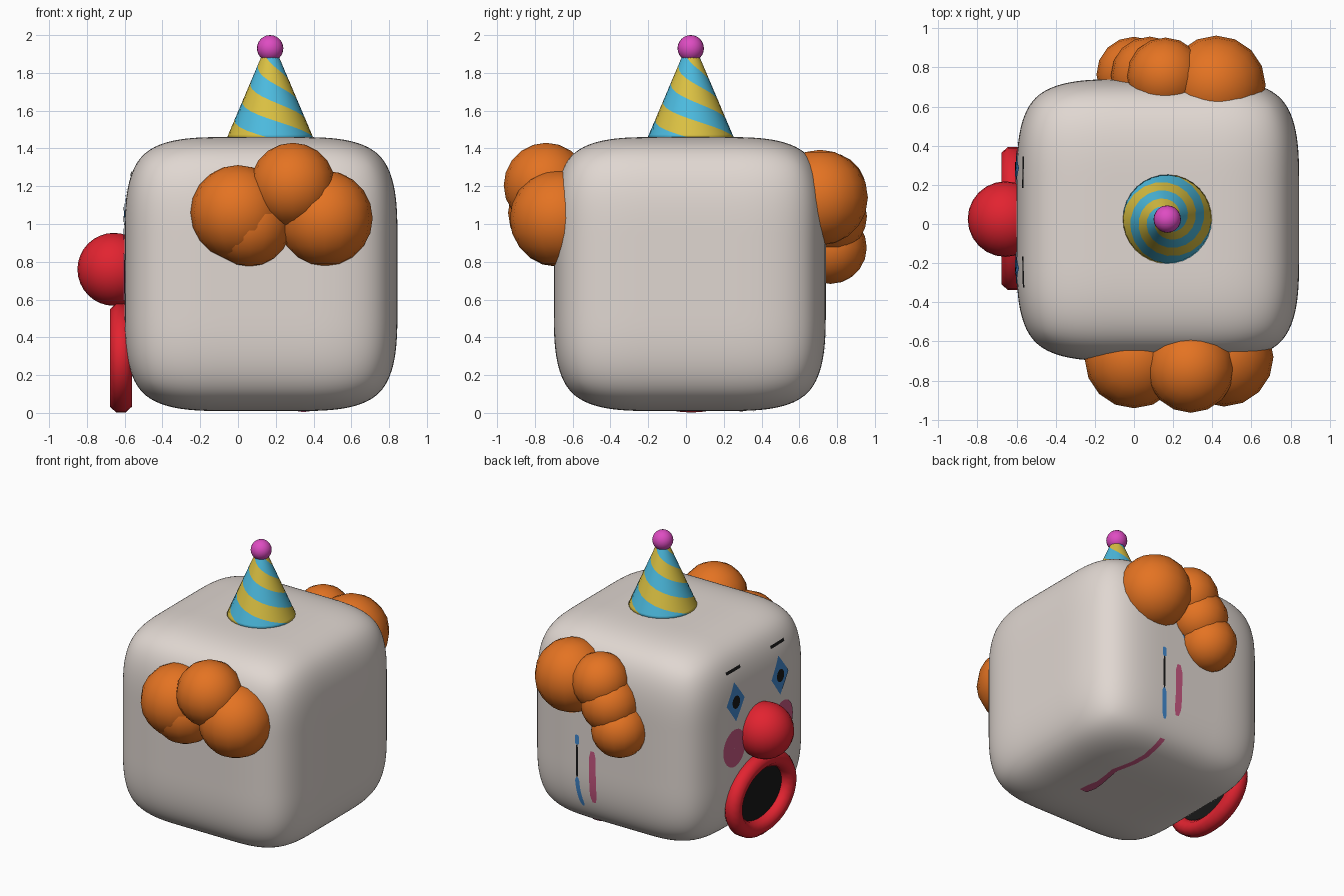
import bpy, bmesh, math
from mathutils import Vector
from mathutils.bvhtree import BVHTree

if "Cube" in bpy.data.objects:
    bpy.data.objects.remove(bpy.data.objects["Cube"])


def material(name, r, g, b):
    m = bpy.data.materials.new(name)
    m.diffuse_color = [((c / 255 + 0.055) / 1.055) ** 2.4 for c in (r, g, b)] + [1]
    m.use_nodes = True
    m.node_tree.nodes["Principled BSDF"].inputs["Base Color"].default_value = m.diffuse_color
    return m


SKIN = material("pale skin", 224, 215, 209)
ORANGE = material("orange hair", 228, 115, 34)
RED = material("red", 226, 35, 48)
BLACK = material("black", 24, 24, 24)
BLUE = material("paint blue", 66, 138, 208)
PINK = material("cheek pink", 200, 88, 130)
HAT_BLUE = material("hat blue", 76, 186, 222)
YELLOW = material("hat yellow", 218, 192, 66)
MAGENTA = material("pompom magenta", 222, 76, 194)


def finish(name, bm, *mats, smooth=True):
    bmesh.ops.recalc_face_normals(bm, faces=bm.faces)
    for f in bm.faces:
        f.smooth = smooth
    me = bpy.data.meshes.new(name)
    bm.to_mesh(me)
    bm.free()
    ob = bpy.data.objects.new(name, me)
    bpy.context.collection.objects.link(ob)
    for m in mats:
        me.materials.append(m)
    return ob


def ball(name, loc, r, mat, seg=20, rings=12):
    bm = bmesh.new()
    bmesh.ops.create_uvsphere(bm, u_segments=seg, v_segments=rings, radius=r)
    bmesh.ops.translate(bm, verts=bm.verts, vec=loc)
    return finish(name, bm, mat)


def skin_rows(bm, rows, closed=False):
    """Join rows of points with quads."""
    vs = [[bm.verts.new(p) for p in row] for row in rows]
    n = len(rows[0])
    faces = []
    for a, b in zip(vs, vs[1:]):
        for i in range(n if closed else n - 1):
            j = (i + 1) % n
            f = bm.faces.new((a[i], a[j], b[j], b[i]))
            faces.append((f, i))
    return vs, faces


# Head: softened cube, two loops near the middle of each axis hold the flats
bm = bmesh.new()
bmesh.ops.create_cube(bm, size=2.0)
bmesh.ops.subdivide_edges(bm, edges=bm.edges[:], cuts=2, use_grid_fill=True)
for v in bm.verts:
    v.co = [c if abs(c) > 0.9 else math.copysign(0.2, c) for c in v.co]
bmesh.ops.scale(bm, verts=bm.verts, vec=(0.722, 0.72, 0.725))
bmesh.ops.translate(bm, verts=bm.verts, vec=(0.122, 0.02, 0.735))
head = finish("head", bm, SKIN)
sub = head.modifiers.new("soften", 'SUBSURF')
sub.levels = sub.render_levels = 4
bpy.context.view_layer.update()
surface = BVHTree.FromObject(head, bpy.context.evaluated_depsgraph_get())


# Face paint: patches dropped onto the head surface
def paint(name, mat, rows, direction, closed=False, lift=0.005):
    d = Vector(direction)

    def drop(p):
        hit, normal, _, _ = surface.ray_cast(Vector(p) - d * 2, d)
        return hit + normal * lift if hit else Vector(p)
    bm = bmesh.new()
    skin_rows(bm, [[drop(p) for p in row] for row in rows], closed)
    return finish(name, bm, mat)


def spot(name, mat, y, z, ry, rz, diamond=False, lift=0.005):
    rows = []
    for k in (0.01, 0.35, 0.7, 1.0):
        row = []
        for i in range(32):
            a = math.tau * i / 32
            c, s = math.cos(a), math.sin(a)
            q = k / (abs(c) + abs(s)) if diamond else k
            row.append((-0.6, y + ry * q * c, z + rz * q * s))
        rows.append(row)
    paint(name, mat, rows, (1, 0, 0), True, lift)


for side, label in ((1, "left"), (-1, "right")):
    y = 0.03 + side * 0.255
    spot(label + "_eye", BLUE, y, 1.05, 0.1, 0.14, True)
    spot(label + "_pupil", BLACK, y, 1.05, 0.042, 0.045, lift=0.009)
    spot(label + "_cheek", PINK, 0.02 + side * 0.28, 0.72, 0.12, 0.135)
    brow = [[(-0.6, y - 0.1 + 0.16 * i / 6, z) for i in range(7)] for z in (1.255, 1.275)]
    paint(label + "_eyebrow", BLACK, brow, (1, 0, 0))


# Paint streaks on the side and under the head
def streak(name, mat, x, z0, z1, w, bend=0.0):
    rows = [[(x + bend * (1 - i / 8) ** 2 + s * w * (1 if 0 < i < 8 else 0.5), 0.7,
              z0 + (z1 - z0) * i / 8) for s in (-1, 1)] for i in range(9)]
    paint(name, mat, rows, (0, -1, 0))


streak("side_pink_streak", PINK, 0.235, 0.26, 0.64, 0.027)
streak("side_blue_streak_low", BLUE, 0.36, 0.21, 0.42, 0.017, -0.03)
streak("side_black_streak", BLACK, 0.36, 0.42, 0.66, 0.009)
streak("side_blue_streak_high", BLUE, 0.36, 0.66, 0.73, 0.016)
streak("side_blue_dab", BLUE, 0.185, 0.86, 0.96, 0.016)
path = [(0.29, 0.64), (0.295, 0.62), (0.30, 0.59), (0.31, 0.49), (0.33, 0.39), (0.35, 0.32),
        (0.37, 0.24), (0.355, 0.15), (0.34, 0.05), (0.345, -0.03), (0.355, -0.1)]
under = [[(x - w, y, 0), (x, y, 0), (x + w, y, 0)]
         for (x, y), w in zip(path, [0.02] * 8 + [0.024, 0.036, 0.03])]
paint("under_pink_streak", PINK, under, (0, 0, 1))

# Nose
ball("nose", (-0.657, 0.025, 0.76), 0.193, RED, 24, 16)

# Mouth: oval ring with dark opening
ring = []
for j in range(9):
    b = math.tau * j / 8 + math.pi / 8
    k = 0.058 * math.cos(b)
    ring.append([(-0.62 + 0.063 * math.sin(b),
                  0.028 + (0.313 + k) * math.cos(math.tau * i / 32),
                  0.291 + (0.236 + k) * math.sin(math.tau * i / 32)) for i in range(32)])
bm = bmesh.new()
skin_rows(bm, ring, True)
bmesh.ops.remove_doubles(bm, verts=bm.verts, dist=0.0005)
finish("mouth_ring", bm, RED)

bm = bmesh.new()
disc = [bm.verts.new((-0.61, 0.028 + 0.3 * math.cos(math.tau * i / 32),
                      0.291 + 0.22 * math.sin(math.tau * i / 32))) for i in range(32)]
bm.faces.new(disc)
finish("mouth_opening", bm, BLACK, smooth=False)

# Party hat: cone whose columns twist to form spiral stripes
SEG, RINGS = 32, 24
rows = []
for k in range(RINGS + 1):
    h = 0.48 * k / RINGS
    r = 0.23 * (1 - h / 0.54)
    twist = -h / 0.4 * math.tau
    rows.append([(0.17 + r * math.cos(math.tau * i / SEG + twist),
                  0.025 + r * math.sin(math.tau * i / SEG + twist), 1.455 + h) for i in range(SEG)])
bm = bmesh.new()
rings, faces = skin_rows(bm, rows, True)
for f, i in faces:
    f.material_index = (i // 8) % 2
bm.faces.new(rings[0])
finish("party_hat", bm, YELLOW, HAT_BLUE)
ball("hat_pompom", (0.17, 0.025, 1.93), 0.07, MAGENTA)

# Hair tufts: clusters of balls on both sides
tufts = {
    "front": [(0.0, -0.69, 1.06, 0.252), (0.06, -0.69, 1.0, 0.225), (0.29, -0.74, 1.205, 0.225),
              (0.46, -0.68, 1.03, 0.253)],
    "back": [(0.42, 0.71, 1.14, 0.253), (0.16, 0.755, 1.18, 0.198), (0.08, 0.76, 1.04, 0.198),
             (0.0, 0.765, 0.875, 0.192)],
}
for side, balls in tufts.items():
    for i, (x, y, z, r) in enumerate(balls):
        ball(f"{side}_hair_{i + 1}", (x, y, z), r, ORANGE, 16, 10)
